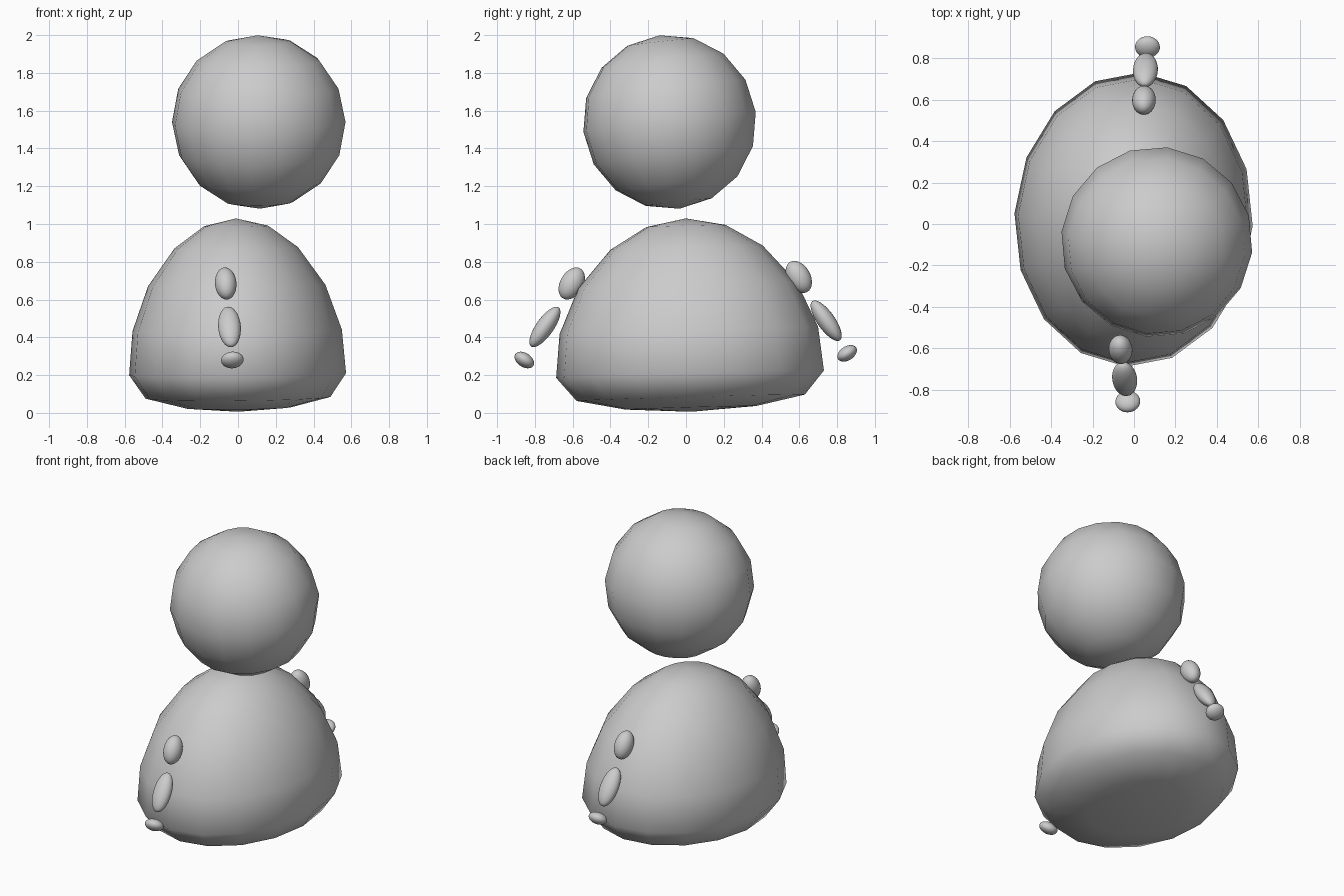
import bpy
import bmesh
from math import radians, acos, pi

if "Cube" in bpy.data.objects:
    bpy.data.objects.remove(bpy.data.objects["Cube"])


def ball(name, loc, size, rot=(0, 0, 0), segs=32, rings=16, profile=None):
    """Smooth ellipsoid; an optional (radius, height) profile reshapes its rings."""
    bm = bmesh.new()
    bmesh.ops.create_uvsphere(bm, u_segments=segs, v_segments=rings, radius=1)
    if profile:
        for v in bm.verts:
            ring = round(acos(max(-1, min(1, v.co.z))) / pi * rings)
            r, z = profile[ring]
            flat = v.co.xy.length
            k = r / flat if 0 < ring < rings else 0
            v.co = (v.co.x * k, v.co.y * k, z)
    for v in bm.verts:
        v.co = [c * s for c, s in zip(v.co, size)]
    for f in bm.faces:
        f.smooth = True
    me = bpy.data.meshes.new(name)
    bm.to_mesh(me)
    bm.free()
    ob = bpy.data.objects.new(name, me)
    ob.location = loc
    ob.rotation_euler = [radians(a) for a in rot]
    bpy.context.collection.objects.link(ob)
    return ob


# Floating head
ball("head", (0.11, -0.087, 1.54), (0.462,) * 3, (6.5, 0, -6.3), 16, 8)

# Dome-shaped body, slightly tilted, oval in plan
dome = [(0, 1.03), (0.17, 0.99), (0.327, 0.875), (0.47, 0.675), (0.555, 0.437),
        (0.575, 0.205), (0.49, 0.08), (0.28, 0.027), (0, 0.006)]
ball("body", (0, 0.027, 0), (1, 1.235, 1), (1.6, -0.5, -3), 16, 8, dome)

# Arms: three ellipsoids each, on the front and back sides
sizes = {
    "upper_arm": ((0.057, 0.061, 0.0916), 30),
    "forearm": ((0.06, 0.047, 0.127), 35),
    "hand": ((0.06, 0.057, 0.037), 33),
}
places = {
    "front": (-1, -5, [(-0.065, -0.605, 0.685), (-0.045, -0.747, 0.455), (-0.03, -0.856, 0.28)]),
    "back": (1, -2, [(0.048, 0.597, 0.72), (0.055, 0.742, 0.488), (0.065, 0.853, 0.315)]),
}
for side, (sign, lean, spots) in places.items():
    for (part, (size, tilt)), loc in zip(sizes.items(), spots):
        ball(f"{side}_{part}", loc, size, (sign * tilt, lean, 0))
